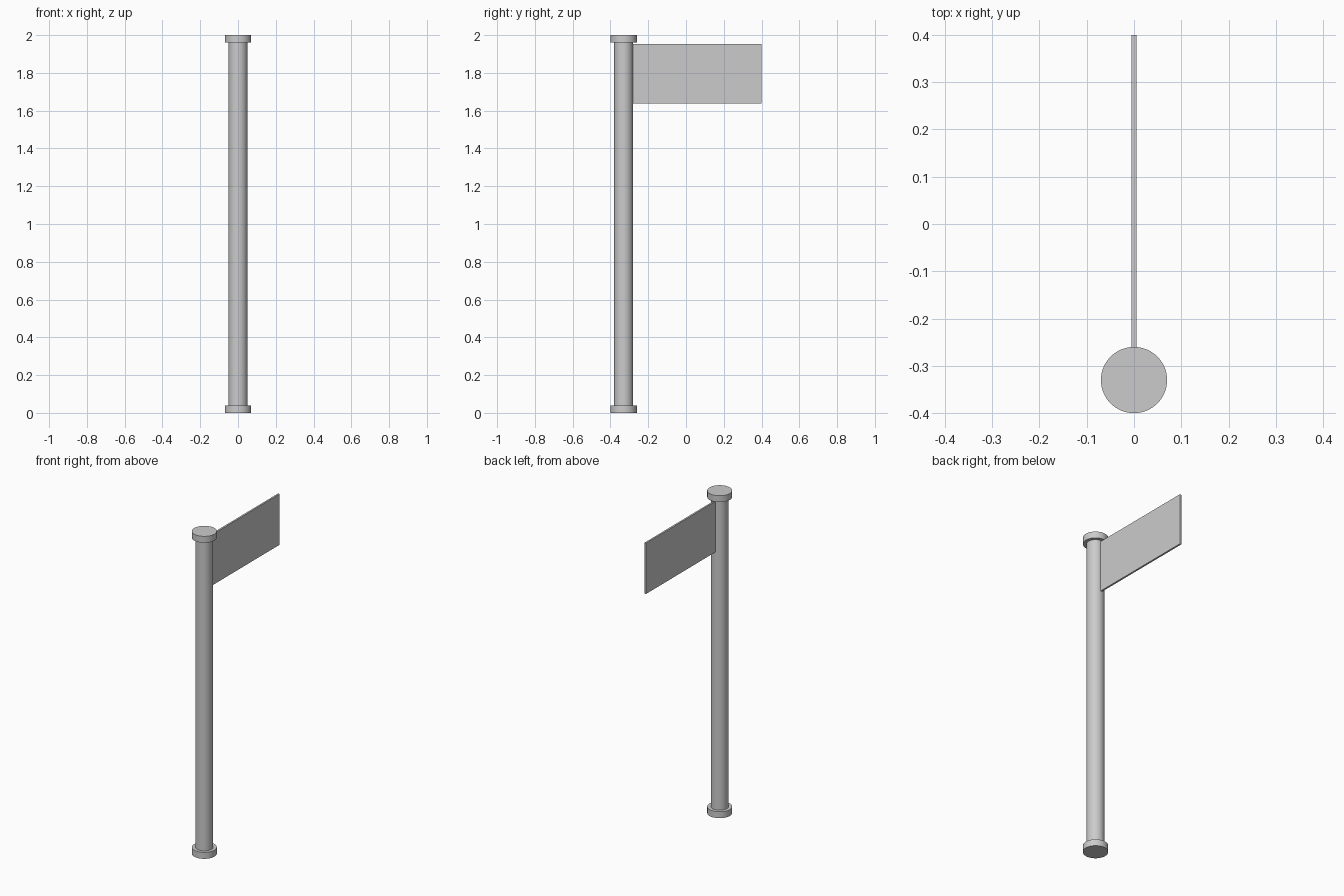
import bpy
import math

if "Cube" in bpy.data.objects:
    bpy.data.objects.remove(bpy.data.objects["Cube"])

POLE_Y = -0.33


def cylinder(name, radius, z0, z1):
    bpy.ops.mesh.primitive_cylinder_add(
        vertices=64, radius=radius, depth=z1 - z0,
        location=(0, POLE_Y, (z0 + z1) / 2))
    bpy.context.object.name = name
    bpy.ops.object.shade_smooth_by_angle(angle=math.radians(30))


def box(name, lo, hi):
    bpy.ops.mesh.primitive_cube_add(
        size=1, location=[(a + b) / 2 for a, b in zip(lo, hi)])
    obj = bpy.context.object
    obj.name = name
    obj.scale = [b - a for a, b in zip(lo, hi)]
    bpy.ops.object.transform_apply(location=False, rotation=False, scale=True)


# Pole with matching end caps
cylinder("pole", 0.05, 0.04, 1.96)
cylinder("base_cap", 0.07, 0.0, 0.04)
cylinder("top_cap", 0.07, 1.96, 2.0)

# Thin sign panel, set slightly into the pole
box("sign_panel", (-0.0055, -0.285, 1.638), (0.0055, 0.4, 1.953))
